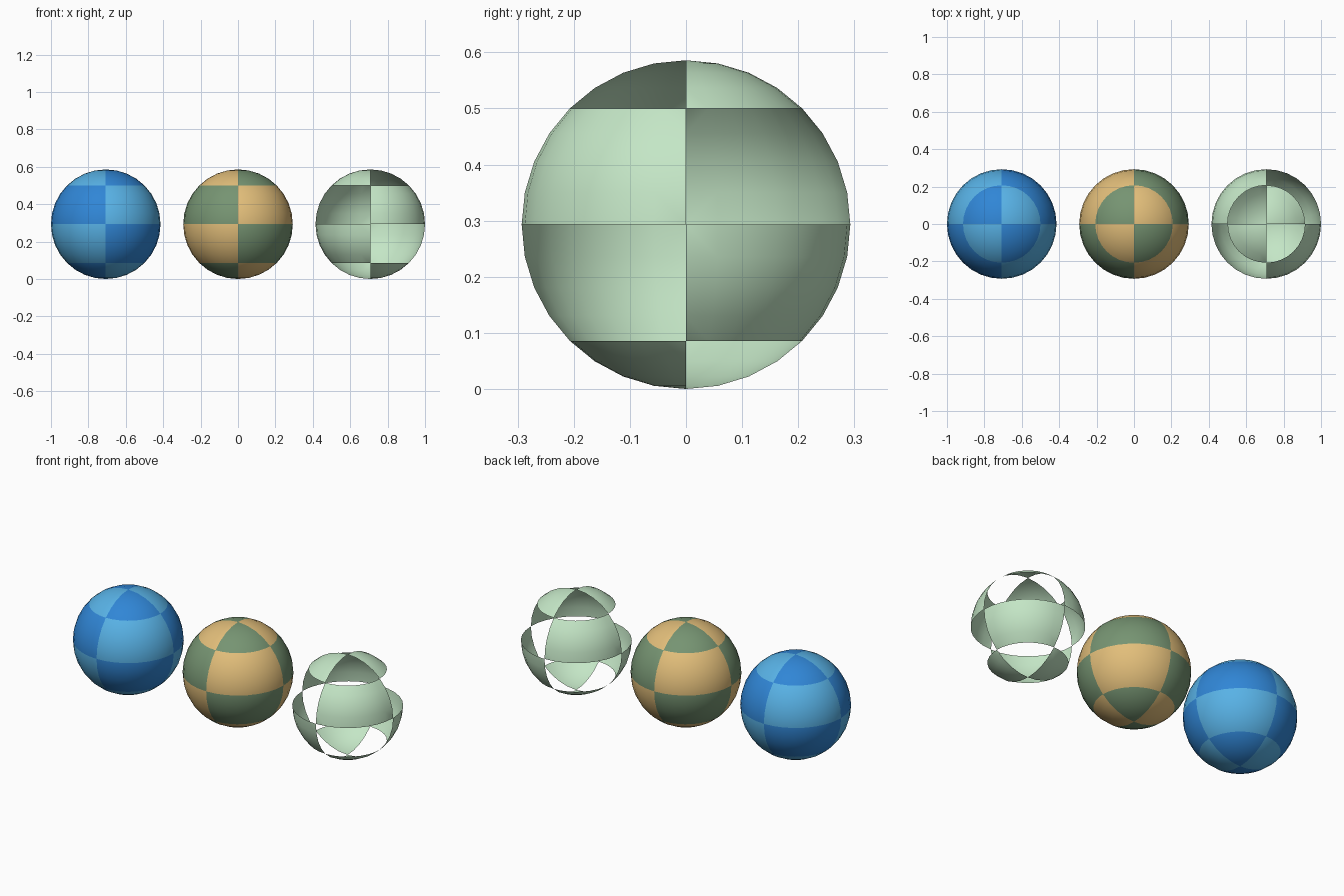
import bpy, bmesh, math

if "Cube" in bpy.data.objects:
    bpy.data.objects.remove(bpy.data.objects["Cube"])

R = 0.29289          # ball radius
STEP = 0.70711       # spacing between balls


def material(name, rgb):
    """Flat material from 0-255 sRGB values."""
    m = bpy.data.materials.new(name)
    lin = [(c / 255 / 12.92) if c < 11 else ((c / 255 + 0.055) / 1.055) ** 2.4 for c in rgb]
    m.diffuse_color = (*lin, 1)
    m.use_nodes = True
    m.node_tree.nodes["Principled BSDF"].inputs["Base Color"].default_value = m.diffuse_color
    return m


def checker(c):
    """0 or 1 from the quadrant and the 45 degree latitude band."""
    band = int((math.asin(max(-1, min(1, c.z / c.length))) + math.pi / 2) // (math.pi / 4))
    return (int(c.x > 0) + int(c.y > 0) + band) % 2


def ball(name, x, mats, hollow=False):
    bm = bmesh.new()
    bmesh.ops.create_uvsphere(bm, u_segments=32, v_segments=16, radius=R)
    for f in bm.faces:
        f.smooth = True
        f.material_index = checker(f.calc_center_median())
    if hollow:  # keep only the first set of patches
        bmesh.ops.delete(bm, geom=[f for f in bm.faces if f.material_index], context='FACES')
    me = bpy.data.meshes.new(name)
    bm.to_mesh(me)
    bm.free()
    for m in mats:
        me.materials.append(m)
    ob = bpy.data.objects.new(name, me)
    ob.location = (x, 0, R)
    bpy.context.collection.objects.link(ob)


# Upper front-right patch is x>0, y<0, band 2: checker value 1 + 0 + 2 -> 1, so flip the order
_base = checker
checker = lambda c: 1 - _base(c)

# Two full checkered balls and one open lattice ball
ball("blue_ball", -STEP, [material("light blue", (88, 178, 230)), material("deep blue", (48, 134, 214))])
ball("tan_ball", 0, [material("tan", (226, 190, 122)), material("moss green", (118, 148, 114))])
ball("open_ball", STEP, [material("mint", (196, 230, 198))], hollow=True)
